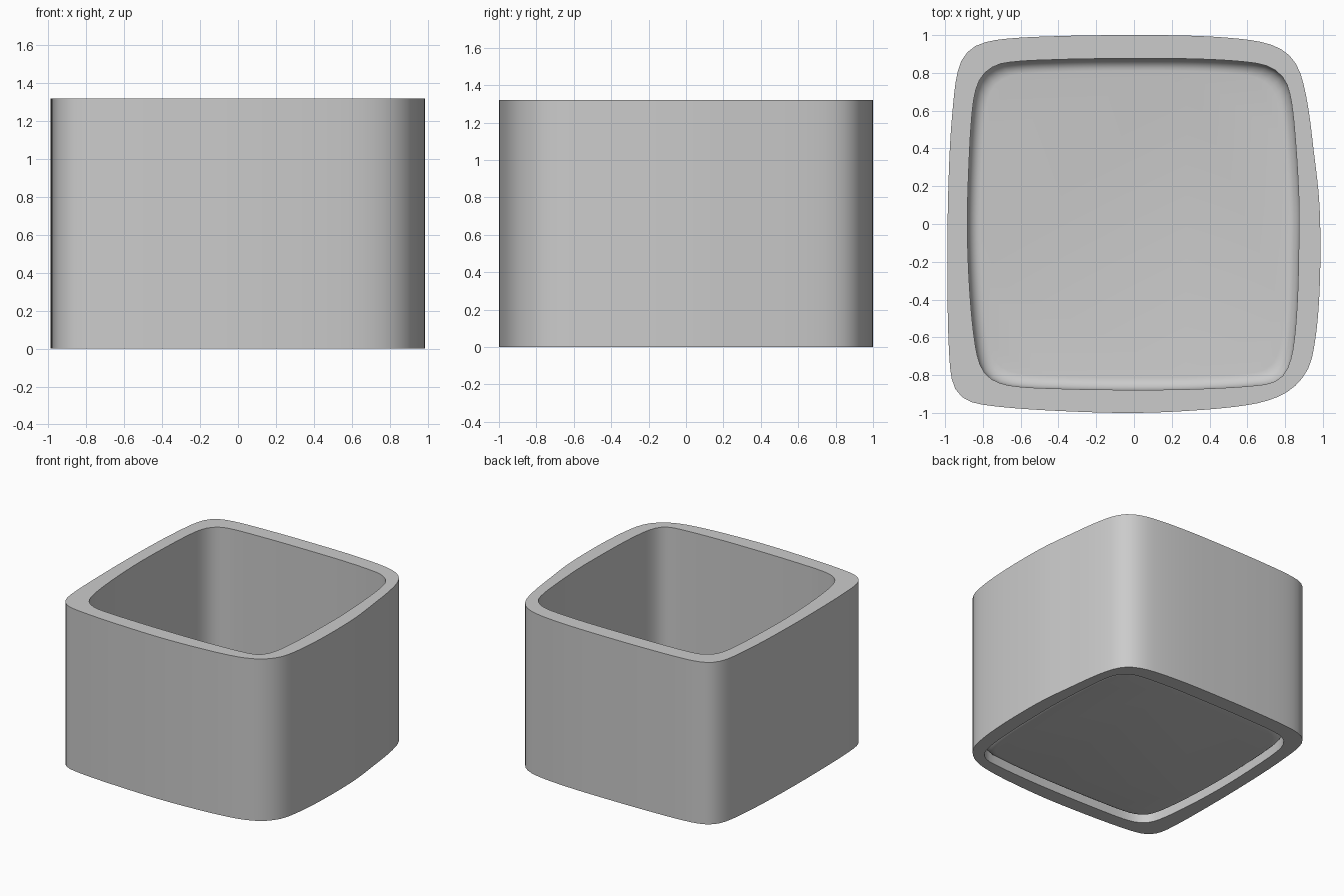
import bpy, bmesh, math
from mathutils import Vector

if "Cube" in bpy.data.objects:
    bpy.data.objects.remove(bpy.data.objects["Cube"])

HEIGHT, N = 1.32, 128

# Hand-shaped rounded-square outlines, clockwise from the back middle
OUTER = [(0, 1), (.35, .995), (.62, .973), (.75, .94), (.83, .885), (.88, .80),
         (.92, .63), (.95, .40), (.98, .13), (.987, -.13), (.98, -.40), (.96, -.61),
         (.925, -.76), (.85, -.86), (.75, -.92), (.61, -.957), (.35, -.985), (0, -1),
         (-.39, -.99), (-.71, -.968), (-.87, -.94), (-.933, -.893), (-.965, -.82),
         (-.98, -.66), (-.987, -.40), (-.987, 0), (-.975, .40), (-.955, .66),
         (-.937, .79), (-.905, .88), (-.84, .942), (-.71, .977), (-.39, .995)]
INNER = [(0, .876), (.35, .873), (.62, .855), (.72, .83), (.79, .775), (.825, .69),
         (.85, .50), (.873, .13), (.873, -.08), (.865, -.40), (.845, -.64), (.815, -.76),
         (.77, -.82), (.69, -.85), (.35, -.873), (0, -.878), (-.39, -.872), (-.66, -.855),
         (-.765, -.815), (-.815, -.745), (-.845, -.61), (-.87, -.35), (-.882, -.03),
         (-.875, .29), (-.855, .61), (-.828, .74), (-.78, .81), (-.69, .852), (-.39, .871)]


def smooth_loop(pts):
    """Closed Catmull-Rom curve resampled to N evenly spaced points."""
    p = [Vector(q) for q in pts]
    n, dense = len(p), []
    for i in range(n):
        a, b, c, d = (p[(i + k) % n] for k in (-1, 0, 1, 2))
        t1, t2 = (c - b).length, 0
        m1 = (c - a) / ((b - a).length + t1) * t1
        m2 = (d - b) / ((d - c).length + t1) * t1
        for s in range(24):
            t = s / 24
            dense.append(b * (2*t**3 - 3*t**2 + 1) + m1 * (t**3 - 2*t**2 + t)
                         + c * (3*t**2 - 2*t**3) + m2 * (t**3 - t**2))
    dense.append(dense[0])
    total = sum((dense[i + 1] - dense[i]).length for i in range(len(dense) - 1))
    out, run = [], 0
    for i in range(len(dense) - 1):
        seg = (dense[i + 1] - dense[i]).length
        while len(out) < N and len(out) * total / N <= run + seg:
            out.append(dense[i].lerp(dense[i + 1], (len(out) * total / N - run) / seg))
        run += seg
    return out


def loft(name, rings, closed=False, cap=False):
    """Skin a stack of (outline, scale, z) rings into one smooth object."""
    bm = bmesh.new()
    loops = [[bm.verts.new((p.x * s, p.y * s, z)) for p in o] for o, s, z in rings]
    pairs = list(zip(loops, loops[1:])) + ([(loops[-1], loops[0])] if closed else [])
    for a, b in pairs:
        for i in range(N):
            j = (i + 1) % N
            bm.faces.new((a[i], a[j], b[j], b[i]))
    if cap:
        bm.faces.new(loops[-1])
    bmesh.ops.recalc_face_normals(bm, faces=bm.faces)
    mesh = bpy.data.meshes.new(name)
    bm.to_mesh(mesh)
    bm.free()
    ob = bpy.data.objects.new(name, mesh)
    bpy.context.collection.objects.link(ob)
    bpy.context.view_layer.objects.active = ob
    ob.select_set(True)
    bpy.ops.object.shade_smooth_by_angle(angle=math.radians(35))
    ob.select_set(False)
    return ob


outer, inner = smooth_loop(OUTER), smooth_loop(INNER)

# Wall ring with flat rims at top and bottom
loft("box_wall", [(outer, 1, 0), (outer, 1, HEIGHT), (inner, 1, HEIGHT), (inner, 1, 0)],
     closed=True)

# Thin floor that curves down from the wall, leaving a groove underneath
R, EDGE_Z = 0.075, 0.11
arc = [math.radians(a) for a in range(0, 91, 15)]
loft("box_floor", [(inner, 1 - R * (1 - math.cos(a)), EDGE_Z - R * math.sin(a)) for a in arc],
     cap=True)
